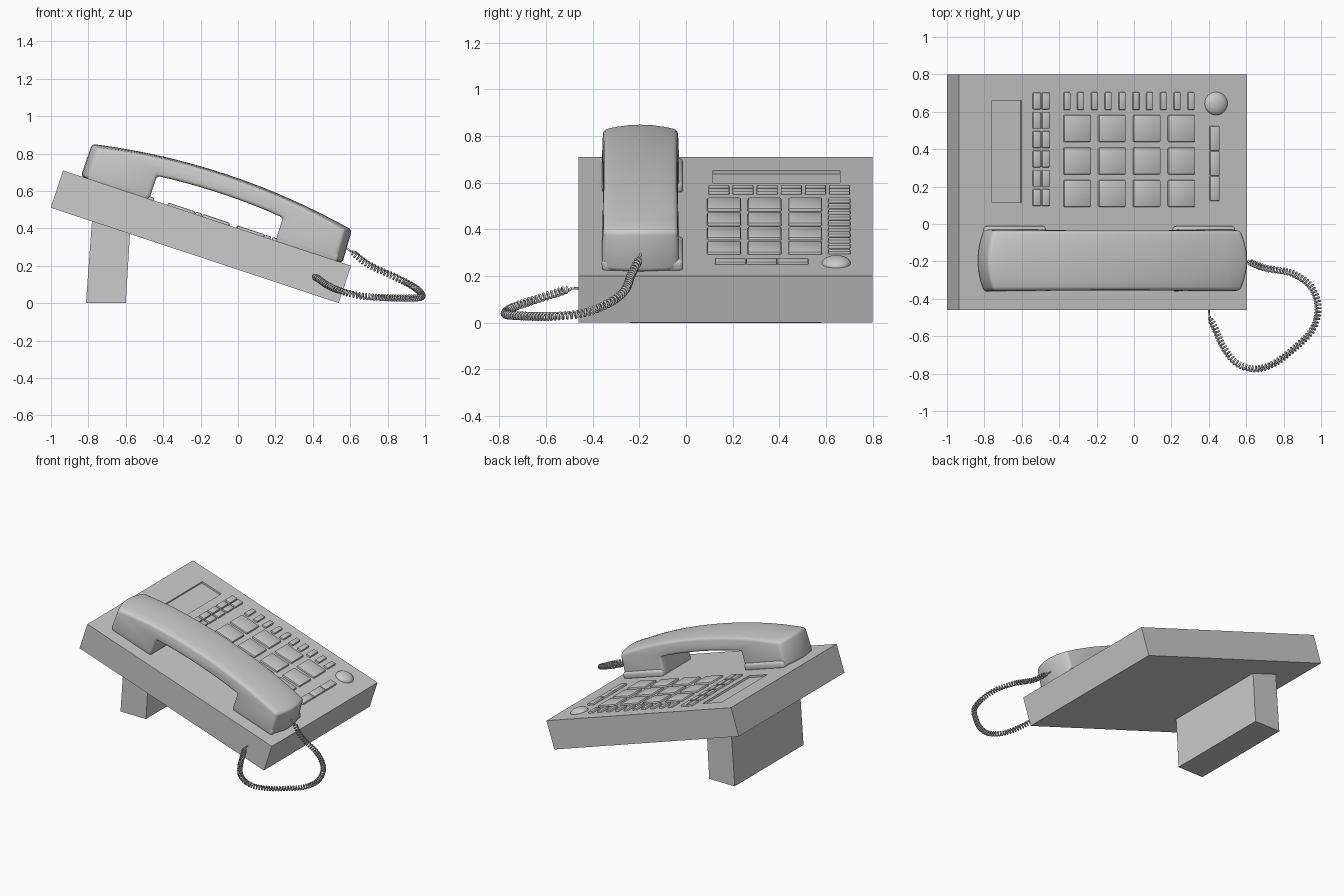
import bpy, bmesh, math
from mathutils import Vector, Matrix

if "Cube" in bpy.data.objects:
    bpy.data.objects.remove(bpy.data.objects["Cube"])

# Sloped frame: u runs down the top surface, y across, w out of the surface
TILT = Matrix.Translation((-0.935, 0, 0.71)) @ Matrix.Rotation(math.atan2(0.51, 1.54), 4, 'Y')


def finish(name, bm, matrix=None, bevel=0, segs=2, smooth=True):
    bmesh.ops.recalc_face_normals(bm, faces=bm.faces)
    me = bpy.data.meshes.new(name)
    bm.to_mesh(me)
    bm.free()
    ob = bpy.data.objects.new(name, me)
    bpy.context.collection.objects.link(ob)
    if matrix:
        ob.matrix_world = matrix
    bpy.ops.object.select_all(action='DESELECT')
    bpy.context.view_layer.objects.active = ob
    ob.select_set(True)
    if bevel:
        m = ob.modifiers.new("bevel", 'BEVEL')
        m.width, m.segments, m.angle_limit = bevel, segs, math.radians(40)
        bpy.ops.object.modifier_apply(modifier="bevel")
    if smooth:
        bpy.ops.object.shade_smooth_by_angle(angle=math.radians(35))
    return ob


def boxes(name, items, **kw):
    """Boxes given as (u0, u1, y0, y1, w0, w1) in the sloped frame."""
    bm = bmesh.new()
    for u0, u1, y0, y1, w0, w1 in items:
        mat = Matrix.Translation(((u0 + u1) / 2, (y0 + y1) / 2, (w0 + w1) / 2)) @ \
            Matrix.Diagonal((u1 - u0, y1 - y0, w1 - w0, 1))
        bmesh.ops.create_cube(bm, size=1, matrix=mat)
    return finish(name, bm, TILT, **kw)


def key(x, y, sx, sy, h=0.014):
    """Key centred at top-view x, y, as a box in the sloped frame."""
    u, su = (x + 0.935) / 0.9495, sx / 0.9495
    return (u - su / 2, u + su / 2, y - sy / 2, y + sy / 2, -0.01, h)


# Body with a recessed display
body = boxes("body", [(0, 1.622, -0.46, 0.80, -0.21, 0)], smooth=False)
cutter = boxes("display_cutter", [(0.185, 0.35, 0.115, 0.66, -0.014, 0.05)], smooth=False)
cut = body.modifiers.new("display", 'BOOLEAN')
cut.operation, cut.object, cut.solver = 'DIFFERENCE', cutter, 'EXACT'
bpy.context.view_layer.objects.active = body
bpy.ops.object.modifier_apply(modifier="display")
bpy.data.objects.remove(cutter)

# Stand under the raised end
bm = bmesh.new()
face = bm.faces.new([bm.verts.new((x, -0.24, z)) for x, z in
                     [(-0.813, 0), (-0.60, 0), (-0.577, 0.385), (-0.78, 0.452)]])
ext = bmesh.ops.extrude_face_region(bm, geom=[face])
bmesh.ops.translate(bm, vec=(0, 0.82, 0), verts=[v for v in ext["geom"] if isinstance(v, bmesh.types.BMVert)])
finish("stand", bm, smooth=False)

# Keys
boxes("number_keys", [key(-0.305 + 0.186 * i, 0.163 + 0.174 * j, 0.145, 0.145)
                      for i in range(4) for j in range(3)], bevel=0.008)
boxes("function_keys", [key(-0.36 + 0.0737 * i, 0.657, 0.035, 0.095) for i in range(10)], bevel=0.006)
boxes("menu_keys", [key(x, 0.141 + 0.1034 * j, 0.043, 0.09)
                    for x in (-0.521, -0.473) for j in range(6)], bevel=0.006)
boxes("volume_keys", [key(0.43, 0.19 + 0.134 * j, 0.052, 0.132) for j in range(3)], bevel=0.006)

# Round button
bm = bmesh.new()
bmesh.ops.create_uvsphere(bm, u_segments=32, v_segments=16, radius=1,
                          matrix=Matrix.Translation((1.447, 0.644, 0)) @ Matrix.Diagonal((0.064, 0.062, 0.03, 1)))
finish("round_button", bm, TILT)

# Handset: arched profile swept across y with bulging ends and a slight draft
MID, N = 0.835, 14
arch = [(0.102 + 1.464 * i / N, 0.255 - 0.072 * (2 * i / N - 1) ** 2) for i in range(N + 1)]
hollow = [(1.195 - 0.71 * i / 8, 0.148 - 0.018 * (2 * i / 8 - 1) ** 2) for i in range(9)]
profile = [(0.10, 0)] + arch + [(1.573, 0), (1.197, 0)] + hollow + [(0.485, 0)]
bm = bmesh.new()
rings = []
for k in range(7):
    t = k / 3 - 1
    ring = []
    for u, w in profile:
        end = min(1, max(0, (abs(u - MID) - 0.4) / 0.33))
        u2 = u - math.copysign(0.035 * t * t * end, u - MID)
        w2 = w - 0.012 * t * t * (w > 0.15)
        ring.append(bm.verts.new((u2, -0.195 + t * (0.167 - 0.035 * w), w2)))
    rings.append(ring)
n = len(profile)
for a, b in zip(rings, rings[1:]):
    for i in range(n):
        bm.faces.new((a[i], a[(i + 1) % n], b[(i + 1) % n], b[i]))
bm.faces.new(rings[0])
bm.faces.new(rings[-1])
finish("handset", bm, TILT, bevel=0.018, segs=3)

# Cradle pads under both ends of the handset
boxes("cradle_pads", [(0.135, 0.48, -0.36, -0.012, -0.01, 0.045),
                      (1.20, 1.545, -0.36, -0.012, -0.01, 0.045)], bevel=0.018, segs=3)

# Coiled cord: helix wound around a smooth path
path = [Vector(p) for p in [
    (0.56, -0.19, 0.31), (0.62, -0.205, 0.265), (0.70, -0.235, 0.205), (0.85, -0.265, 0.135),
    (0.95, -0.34, 0.08), (0.984, -0.45, 0.04), (0.95, -0.57, 0.028), (0.85, -0.67, 0.028),
    (0.75, -0.745, 0.032), (0.65, -0.775, 0.04), (0.55, -0.745, 0.065), (0.48, -0.66, 0.095),
    (0.43, -0.55, 0.13), (0.405, -0.50, 0.145), (0.40, -0.44, 0.15)]]


def on_path(s):
    i = min(int(s), len(path) - 2)
    t = s - i
    a, b, c, d = (path[min(max(i + j, 0), len(path) - 1)] for j in (-1, 0, 1, 2))
    return 0.5 * (2 * b + (c - a) * t + (2 * a - 5 * b + 4 * c - d) * t * t + (3 * b - a - 3 * c + d) * t ** 3)


# Even spacing by arc length
fine = [on_path((len(path) - 1) * i / 1200) for i in range(1201)]
dist = [0]
for a, b in zip(fine, fine[1:]):
    dist.append(dist[-1] + (b - a).length)
TURNS, STEP = 84, 14
total, pts, j = dist[-1], [], 0
for i in range(TURNS * STEP + 1):
    d = total * i / (TURNS * STEP)
    while j < 1199 and dist[j + 1] < d:
        j += 1
    f = (d - dist[j]) / (dist[j + 1] - dist[j])
    tangent = (fine[j + 1] - fine[j]).normalized()
    side = tangent.cross(Vector((0, 0, 1))).normalized()
    r = 0.0145 * min(1, max(0, (min(d, total - d) - 0.05) / 0.03))
    ang = 2 * math.pi * i / STEP
    pts.append(fine[j].lerp(fine[j + 1], f) + r * (math.cos(ang) * side + math.sin(ang) * side.cross(tangent)))

curve = bpy.data.curves.new("coiled_cord", 'CURVE')
curve.dimensions = '3D'
curve.bevel_depth, curve.bevel_resolution, curve.use_fill_caps = 0.005, 1, True
spline = curve.splines.new('POLY')
spline.points.add(len(pts) - 1)
for sp, p in zip(spline.points, pts):
    sp.co = (*p, 1)
cord = bpy.data.objects.new("coiled_cord", curve)
bpy.context.collection.objects.link(cord)
bpy.ops.object.select_all(action='DESELECT')
bpy.context.view_layer.objects.active = cord
cord.select_set(True)
bpy.ops.object.convert(target='MESH')
bpy.ops.object.shade_smooth()
